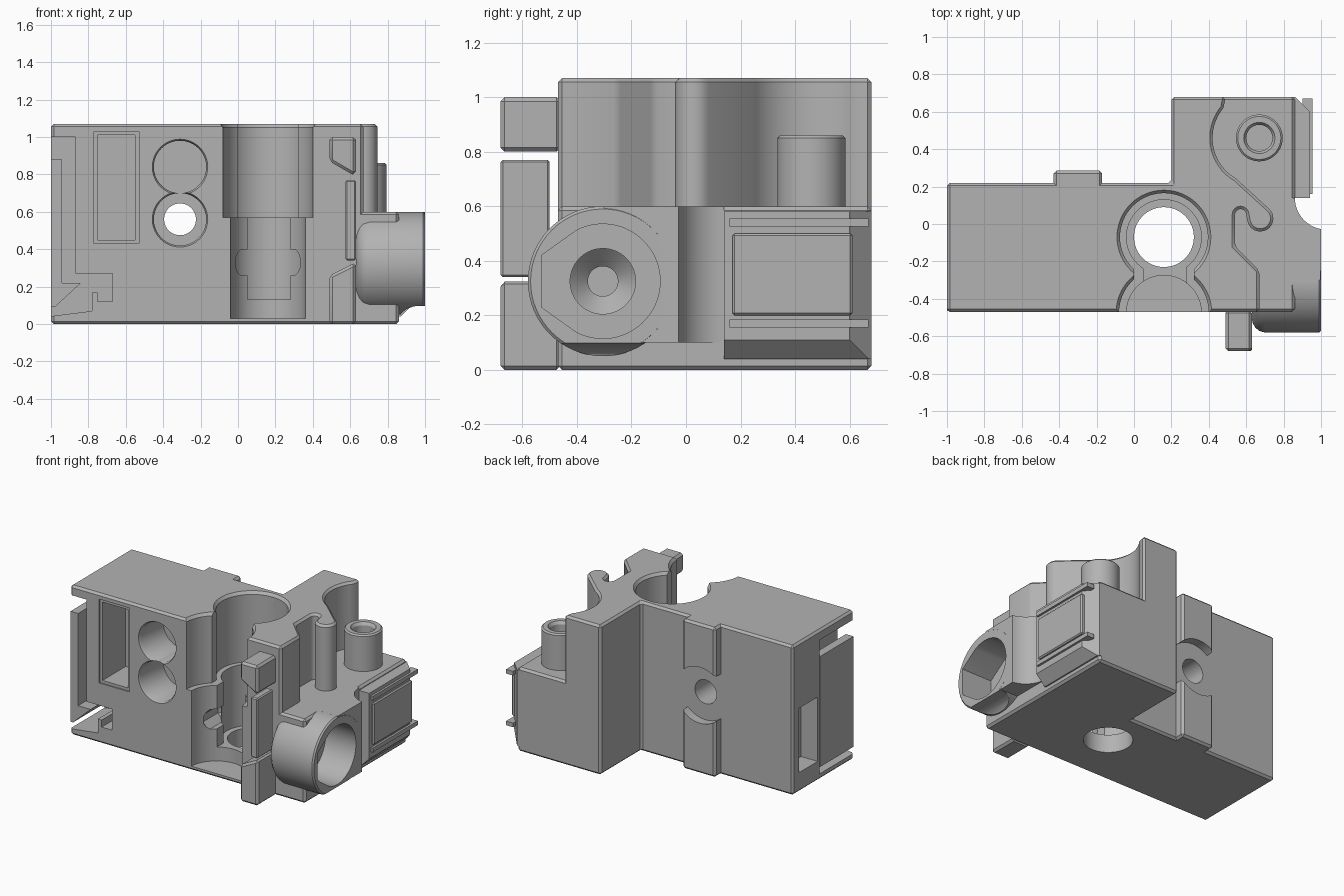
import bpy, bmesh
from math import sin, cos, radians, pi
from mathutils import Matrix

cube = bpy.data.objects.get("Cube")
if cube:
    bpy.data.objects.remove(cube, do_unlink=True)

grey = bpy.data.materials.new("warm_grey")
grey.use_nodes = True
tone = (0.45, 0.45, 0.45, 1)
grey.diffuse_color = tone
grey.node_tree.nodes["Principled BSDF"].inputs["Base Color"].default_value = tone


def finish(name, bm):
    bmesh.ops.recalc_face_normals(bm, faces=bm.faces)
    mesh = bpy.data.meshes.new(name)
    bm.to_mesh(mesh)
    bm.free()
    mesh.materials.append(grey)
    obj = bpy.data.objects.new(name, mesh)
    bpy.context.collection.objects.link(obj)
    return obj


def place(a, b, depth, axis):
    return {"x": (depth, a, b), "y": (a, depth, b), "z": (a, b, depth)}[axis]


def prism(name, points, lo, hi, axis="z"):
    """Extrude a closed outline along one axis."""
    bm = bmesh.new()
    rings = [[bm.verts.new(place(a, b, d, axis)) for a, b in points] for d in (lo, hi)]
    bm.faces.new(rings[0])
    bm.faces.new(rings[1])
    n = len(points)
    for i in range(n):
        j = (i + 1) % n
        bm.faces.new((rings[0][i], rings[0][j], rings[1][j], rings[1][i]))
    return finish(name, bm)


def box(name, x0, x1, y0, y1, z0, z1):
    return prism(name, [(x0, y0), (x1, y0), (x1, y1), (x0, y1)], z0, z1)


def lathe(name, profile, a, b, axis="z", steps=64):
    """Stack circles of (depth, radius) along an axis through (a, b)."""
    bm = bmesh.new()
    rings = []
    for depth, r in profile:
        rings.append([bm.verts.new(place(a + r * cos(2 * pi * i / steps),
                                         b + r * sin(2 * pi * i / steps), depth, axis))
                      for i in range(steps)])
    bm.faces.new(rings[0])
    bm.faces.new(rings[-1])
    for p, q in zip(rings, rings[1:]):
        for i in range(steps):
            j = (i + 1) % steps
            bm.faces.new((p[i], p[j], q[j], q[i]))
    return finish(name, bm)


def arc(cx, cy, r, start, end, steps=12):
    angles = [radians(start + (end - start) * i / steps) for i in range(steps + 1)]
    return [(cx + r * cos(t), cy + r * sin(t)) for t in angles]


def apply(obj, mod):
    with bpy.context.temp_override(object=obj, active_object=obj):
        bpy.ops.object.modifier_apply(modifier=mod.name)


def chamfer(obj, width=0.015):
    mod = obj.modifiers.new("chamfer", "BEVEL")
    mod.width = width
    mod.segments = 1
    mod.limit_method = "ANGLE"
    mod.angle_limit = radians(40)
    mod.use_clamp_overlap = False
    apply(obj, mod)
    return obj


def combine(obj, others, operation="DIFFERENCE"):
    for other in others:
        mod = obj.modifiers.new("combine", "BOOLEAN")
        mod.operation = operation
        mod.solver = "EXACT"
        mod.object = other
        apply(obj, mod)
        bpy.data.objects.remove(other, do_unlink=True)


# Base block and the taller block with its hooked edge
body = chamfer(prism("housing", [(-1, -.47), (.86, -.47), (.86, .68), (.2, .68),
                                 (.2, .22), (-1, .22)], 0, .6))
outline = [(-1, -.47), (.67, -.47), (.67, -.25), (.54, -.12)]
outline += arc(.57, .05, .03, 180, 0, 8) + arc(.675, .03, .07, 190, 410, 16)
outline += arc(.67, .46, .25, 240, 140, 16)
outline += [(.49, .68), (.2, .68), (.2, .22), (-1, .22)]
upper = chamfer(prism("upper", outline, .3, 1.07))

# Side boss, trimmed underneath, with a curved web to the wall
boss = lathe("boss", [(.63, .2), (.635, .225), (.65, .25), (.67, .267), (.70, .275),
                      (.99, .275), (1, .265)], -.305, .325, "x")
web = prism("web", [(.8, .14), (.8, -.3), (.998, -.3)] + arc(1.03, .14, .17, 260, 180), .1, .6)
combine(boss, [web], "UNION")
flare = [(.86, -.05), (.86, .03), (.875, .06), (.9, .08), (.94, .095), (1.05, .1), (1.05, -.05)]
combine(boss, [box("trim", .5, 1.1, -.8, -.47, -.1, .1),
               prism("flare_trim", flare, -.8, .3, "y")])

# Post, side plate and rear ribs
post = lathe("post", [(.5, .125), (.85, .125), (.86, .115)], .67, .46)
plate = prism("plate", [(.8, .14), (.94, .14), (.94, .6), (.86, .68), (.8, .68)], .04, .58)
combine(plate, [prism("plate_slope", [(.86, .03), (1, .17), (1, -.1), (.86, -.1)], 0, .8, "y")])
rib = chamfer(box("rib", -.43, -.17, .1, .285, 0, 1.07))
combine(rib, [lathe("rib_gap", [(.22, .2), (.4, .2)], -.31, .56, "y")])
combine(body, [upper, boss, post, plate, rib], "UNION")

# Main vertical bore, front recess and the windows between them
cutters = [
    lathe("bore", [(-.1, .16), (.13, .16), (.13, .2), (.57, .2), (.57, .235),
                   (1.05, .235), (1.1, .275)], .16, -.07),
    lathe("front_recess", [(.03, .2), (.57, .2), (.57, .24), (1.05, .24),
                           (1.1, .28)], .16, -.475),
    box("neck", 0, .32, -.42, -.15, .57, 1.2),
    box("window", .05, .28, -.42, -.12, .13, .6),
    chamfer(box("window_notch", -.03, .35, -.4, -.14, .26, .4), .045),
]
# Front pockets and pin holes
cutters += [
    box("slot", -.75, -.55, -.6, -.2, .45, 1.01),
    lathe("upper_hole", [(-.5, .165), (-.455, .14), (-.2, .14)], -.31, .84, "y"),
    lathe("lower_hole", [(-.5, .165), (-.455, .14), (-.2, .14)], -.31, .56, "y"),
    lathe("pin_hole", [(-.4, .085), (.5, .085)], -.31, .56, "y"),
    prism("slot_rim", [(-.77, .43), (-.53, .43), (-.53, 1.03), (-.77, 1.03)], -.6, -.46, "y"),
]
# Clip pocket on the left edge and opening in the end wall
clip = [(-1.1, 1), (-.87, 1), (-.87, .27), (-.67, .27), (-.67, .12), (-.75, .12),
        (-.75, .17), (-.78, .17), (-.78, .07), (-1.1, .03)]
cutters += [
    prism("clip_pocket", clip, -.6, -.08, "y"),
    box("end_window", -1.1, -.87, -.06, .15, .14, .6),
]
# Boss socket with one flat side, funnel, and post hole
socket = arc(-.305, .325, .21, -118, 118, 40) + [(-.53, .42), (-.53, .23)]
cutters += [
    prism("socket", socket, .76, 1.1, "x"),
    lathe("funnel", [(.45, .055), (.67, .055), (.735, .12), (.78, .12)], -.305, .325, "x"),
    lathe("post_hole", [(.5, .07), (.84, .07), (.9, .11)], .67, .46),
]
combine(body, cutters)

# Separate small parts
leaf = prism("clip_leaf", [(-1, .88), (-.94, .88), (-.94, .22), (-.84, .22), (-.98, .09),
                           (-1, .09)], -.465, -.085, "y")
panel = chamfer(box("side_panel", .9, .955, .17, .61, .2, .5), .008)
rails = [box("panel_rail", .9, .955, .16, .67, z, z + .03) for z in (.155, .525)]
lug_top = chamfer(prism("lug_top", [(.49, .87), (.49, 1), (.63, 1), (.63, .8), (.61, .8)],
                        -.68, -.46, "y"))
lug_bar = chamfer(box("lug_bar", .575, .63, -.68, -.5, .34, .77), .008)
lug_foot = chamfer(prism("lug_foot", [(.49, 0), (.63, 0), (.63, .33), (.49, .26)],
                         -.68, -.46, "y"))

for obj in [body, leaf, panel, lug_top, lug_bar, lug_foot] + rails:
    bpy.ops.object.select_all(action="DESELECT")
    obj.select_set(True)
    bpy.context.view_layer.objects.active = obj
    bpy.ops.object.shade_smooth_by_angle(angle=radians(30))
